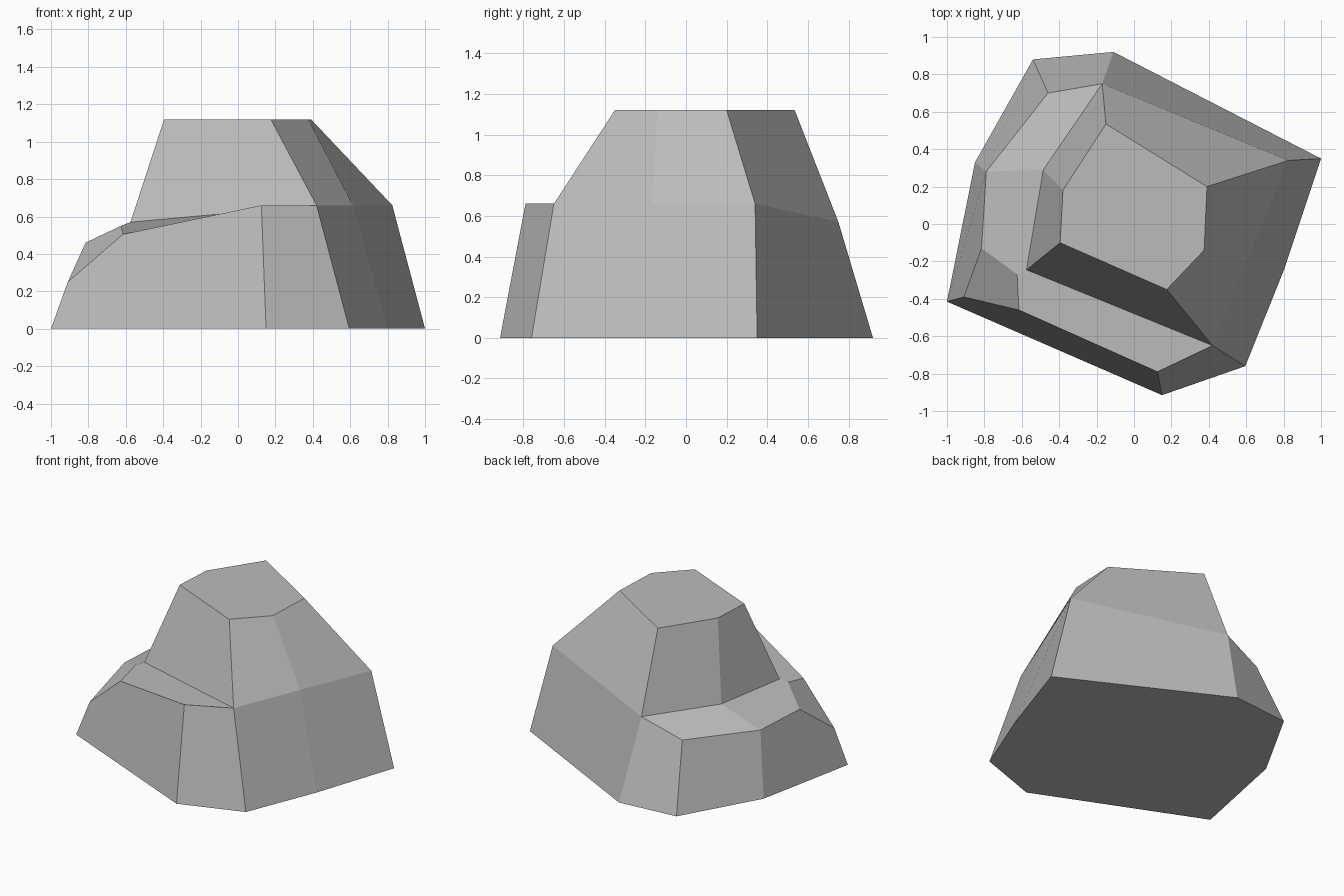
import bpy
import bmesh

default_cube = bpy.data.objects.get("Cube")
if default_cube:
    bpy.data.objects.remove(default_cube, do_unlink=True)


def make_material(name, value):
    material = bpy.data.materials.new(name)
    material.use_nodes = True
    colour = (value, value, value, 1)
    material.diffuse_color = colour
    shader = material.node_tree.nodes["Principled BSDF"]
    shader.inputs["Base Color"].default_value = colour
    shader.inputs["Roughness"].default_value = 0.9
    return material


def add_ring(bm, outline, height=None):
    """Corners in plan, anticlockwise, at one height or each at its own."""
    ring = []
    for corner in outline:
        x, y = corner[:2]
        z = corner[2] if height is None else height
        ring.append(bm.verts.new((x, y, z)))
    return ring


def bridge(bm, lower, upper):
    """Flat quads between two rings with the same number of corners."""
    for i in range(len(lower)):
        j = (i + 1) % len(lower)
        bm.faces.new((lower[i], lower[j], upper[j], upper[i]))


def build_boulder():
    bm = bmesh.new()

    # Footprint on the ground
    foot = add_ring(bm, [(-1, -.415), (.15, -.915), (.595, -.76), (.8, -.25),
                         (1, .35), (-.11, .92), (-.54, .88), (-.85, .33)], 0)
    west, south, south_east, east, north_east, north, north_west, far_west = foot

    # Foot of the peak, partly shared with the outer walls
    neck = add_ring(bm, [(-.575, -.245, .57), (.42, -.65, .66), (.615, -.17, .66),
                         (.825, .34, .66), (-.17, .75, .57), (-.485, .29, .57)])
    n_west, n_south, n_east, n_north_east, n_north, n_back = neck

    # Outer lip of the ledge that wraps the front and left
    lip = add_ring(bm, [(.125, -.79, .66), (-.615, -.46, .505), (-.91, -.39, .25),
                        (-.815, -.13, .46), (-.79, .28, .46), (-.46, .7, .46)])
    l_south, l_chip, l_low, l_west, l_far, l_north = lip
    notch, = add_ring(bm, [(-.625, -.27, .55)])

    # Flat crown
    crown = add_ring(bm, [(-.395, -.1), (.175, -.35), (.375, -.14),
                          (.39, .2), (-.15, .535), (-.38, .18)], 1.12)

    # Underside, peak walls and crown cap
    bm.faces.new(foot[::-1])
    bridge(bm, neck, crown)
    bm.faces.new(crown)

    # Lower walls
    for wall in (
        (west, south, l_south, l_chip, l_low),
        (south, south_east, n_south, l_south),
        (south_east, east, n_east, n_south),
        (east, north_east, n_north_east, n_east),
        (north_east, north, n_north, n_north_east),
        (north, north_west, l_north, n_north),
        (north_west, far_west, l_far, l_north),
        (far_west, west, l_low, l_west, l_far),
    ):
        bm.faces.new(wall)

    # Ledge tops and the chipped corner
    for ledge in (
        (l_south, n_south, n_west, notch, l_chip),
        (l_chip, notch, l_west, l_low),
        (l_west, notch, n_west, n_back, l_far),
        (l_far, n_back, n_north, l_north),
    ):
        bm.faces.new(ledge)

    bmesh.ops.recalc_face_normals(bm, faces=bm.faces[:])
    mesh = bpy.data.meshes.new("boulder")
    bm.to_mesh(mesh)
    bm.free()
    boulder = bpy.data.objects.new("boulder", mesh)
    bpy.context.collection.objects.link(boulder)
    return boulder


boulder = build_boulder()
boulder.data.materials.append(make_material("stone grey", 0.5))
